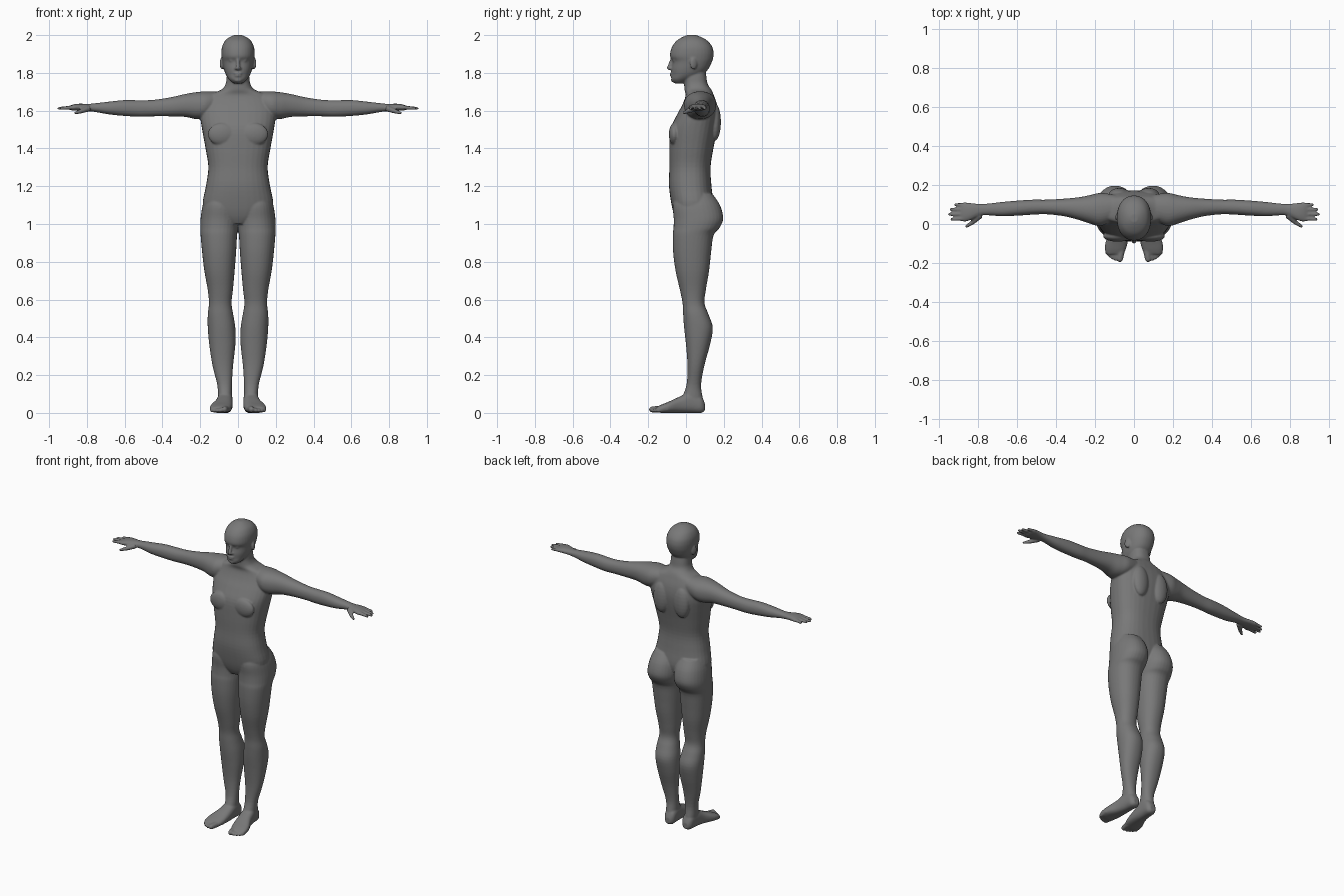
import bpy, bmesh, math
from mathutils import Vector, Matrix

skin = bpy.data.materials.new("matte grey")
skin.diffuse_color = (0.19, 0.19, 0.19, 1)
bm = bmesh.new()


def spline(rows, steps=4):
    """Catmull-Rom interpolation between section rows."""
    out = []
    for i in range(len(rows) - 1):
        p = [rows[max(0, min(len(rows) - 1, i + k))] for k in (-1, 0, 1, 2)]
        for s in range(steps):
            t = s / steps
            out.append([0.5 * (2 * b + (c - a) * t + (2 * a - 5 * b + 4 * c - d) * t * t
                               + (3 * b - a - 3 * c + d) * t ** 3) for a, b, c, d in zip(*p)])
    return out + [list(rows[-1])]


def loft(axis, rows, side=1, power=2.2, n=32):
    """Closed skin through sections (t, a0, a1, b0, b1) placed along an axis."""
    rings = []
    for t, a0, a1, b0, b1 in spline(rows):
        ring = []
        for k in range(n):
            c, s = math.cos(math.tau * k / n), math.sin(math.tau * k / n)
            a = (a0 + a1) / 2 + (a1 - a0) / 2 * math.copysign(abs(c) ** (2 / power), c)
            b = (b0 + b1) / 2 + (b1 - b0) / 2 * math.copysign(abs(s) ** (2 / power), s)
            x, y, z = {"z": (a, b, t), "x": (t, a, b), "y": (a, t, b)}[axis]
            ring.append(bm.verts.new((x * side, y, z)))
        rings.append(ring)
    for r, q in zip(rings, rings[1:]):
        for k in range(n):
            bm.faces.new((r[k], r[(k + 1) % n], q[(k + 1) % n], q[k]))
    bm.faces.new(rings[0][::-1])
    bm.faces.new(rings[-1])


def ball(center, radii, side=1, rot=0):
    m = (Matrix.Translation((center[0] * side, center[1], center[2]))
         @ Matrix.Rotation(rot * side, 4, "Z") @ Matrix.Diagonal((*radii, 1)))
    bmesh.ops.create_uvsphere(bm, u_segments=20, v_segments=12, radius=1, matrix=m)


def digit(p, q, r0, r1, side=1):
    """Tapered round-ended finger or toe from p to q."""
    p, q = [Vector((v[0] * side, v[1], v[2])) for v in (p, q)]
    d = q - p
    m = Matrix.Translation((p + q) / 2) @ d.to_track_quat("Z", "Y").to_matrix().to_4x4()
    bmesh.ops.create_cone(bm, cap_ends=True, segments=16, radius1=r0, radius2=r1,
                          depth=d.length, matrix=m)
    ball(q, (r1, r1, r1))


# Torso and neck: z, x range, y range
torso = [(1.00, .06, -.04, .10), (1.04, .15, -.06, .13), (1.10, .187, -.076, .145),
         (1.20, .17, -.09, .135), (1.30, .157, -.088, .13), (1.40, .172, -.088, .145),
         (1.50, .19, -.082, .165), (1.57, .20, -.052, .172), (1.63, .195, -.02, .165),
         (1.68, .165, -.002, .148), (1.71, .09, -.008, .135), (1.74, .066, -.01, .115),
         (1.78, .06, -.012, .108), (1.84, .055, -.01, .10)]
loft("z", [(z, -w, w, f, b) for z, w, f, b in torso], power=2.4)

# Head: z, half width, front, back
head = [(1.745, .025, -.062, -.01), (1.765, .047, -.077, .03), (1.79, .064, -.076, .085),
        (1.82, .075, -.077, .118), (1.86, .083, -.072, .138), (1.885, .087, -.084, .145),
        (1.91, .088, -.083, .146), (1.94, .084, -.073, .138), (1.97, .069, -.05, .114),
        (1.99, .044, -.018, .08), (2.001, .018, .01, .05)]
loft("z", [(z, -w, w, f, b) for z, w, f, b in head])

# Nose, lips and chin
digit((0, -.072, 1.88), (0, -.089, 1.826), .008, .012)
ball((0, -.074, 1.797), (.024, .012, .006))
ball((0, -.074, 1.785), (.020, .011, .006))
ball((0, -.066, 1.762), (.022, .014, .012))

arm = [(.10, .02, .15, 1.59, 1.70), (.17, -.01, .16, 1.56, 1.702), (.22, .0, .15, 1.555, 1.698),
       (.28, .02, .138, 1.567, 1.688), (.36, .04, .13, 1.57, 1.67), (.45, .05, .125, 1.57, 1.657),
       (.52, .048, .125, 1.568, 1.655), (.60, .043, .12, 1.572, 1.656), (.68, .04, .113, 1.58, 1.648),
       (.75, .045, .105, 1.592, 1.64), (.79, .042, .103, 1.597, 1.636), (.84, .02, .108, 1.60, 1.637),
       (.87, .012, .111, 1.60, 1.633), (.89, .016, .108, 1.604, 1.626)]
leg = [(1.16, .02, .165, -.05, .14), (1.10, .0, .187, -.07, .18), (1.03, -.004, .198, -.065, .197),
       (.98, .0, .20, -.066, .178), (.94, .005, .198, -.07, .146), (.85, .01, .19, -.068, .133),
       (.75, .018, .178, -.055, .122), (.65, .027, .16, -.032, .105), (.58, .034, .154, -.018, .098),
       (.52, .025, .16, -.015, .12), (.45, .014, .16, -.01, .142), (.36, .014, .152, .0, .127),
       (.25, .026, .135, .008, .097), (.15, .032, .11, .003, .08), (.08, .032, .105, -.02, .088),
       (.03, .035, .10, -.02, .09)]
foot = [(.10, .047, .083, .012, .05), (.08, .03, .10, .0, .09), (.03, .028, .108, .0, .115),
        (-.03, .028, .12, .0, .088), (-.09, .032, .145, .0, .06), (-.13, .042, .15, .0, .044),
        (-.155, .055, .142, .004, .032)]
fingers = [(.10, .925), (.075, .948), (.05, .957), (.024, .945)]
toes = [(.064, .072, -.180, .016), (.088, .094, -.179, .011), (.105, .111, -.172, .010),
        (.121, .126, -.161, .010), (.134, .138, -.147, .010)]

for side in (1, -1):
    # Face sides: ears, eyes, nostrils
    ball((.086, .04, 1.85), (.009, .020, .032), side, .35)
    ball((.033, -.058, 1.866), (.014, .012, .009), side)
    ball((.010, -.080, 1.823), (.008, .010, .007), side)
    # Chest and shoulder blades
    ball((.085, -.062, 1.475), (.075, .029, .06), side)
    ball((.075, .152, 1.54), (.055, .033, .10), side)
    # Limbs
    loft("x", arm, side)
    loft("z", leg, side)
    loft("y", foot, side, power=2.5)
    # Fingers and thumb
    for y, tip in fingers:
        digit((.865, y * .9 + .006, 1.618), (tip - .008, y, 1.612), .012, .008, side)
    digit((.79, .045, 1.612), (.83, .008, 1.597), .017, .012, side)
    digit((.83, .008, 1.597), (.86, -.012, 1.588), .012, .008, side)
    # Toes
    for x0, x1, y, r in toes:
        digit((x0, y + .05, .02), (x1, y, r + .002), r * 1.2, r, side)

# Blend all the parts into one smooth skin
bmesh.ops.recalc_face_normals(bm, faces=bm.faces)
mesh = bpy.data.meshes.new("body")
bm.to_mesh(mesh)
bm.free()
mesh.materials.append(skin)
body = bpy.data.objects.new("body", mesh)
bpy.context.collection.objects.link(body)
remesh = body.modifiers.new("blend", "REMESH")
remesh.mode = "VOXEL"
remesh.voxel_size = 0.005
remesh.use_smooth_shade = True
soften = body.modifiers.new("soften", "SMOOTH")
soften.factor = 0.5
soften.iterations = 5
